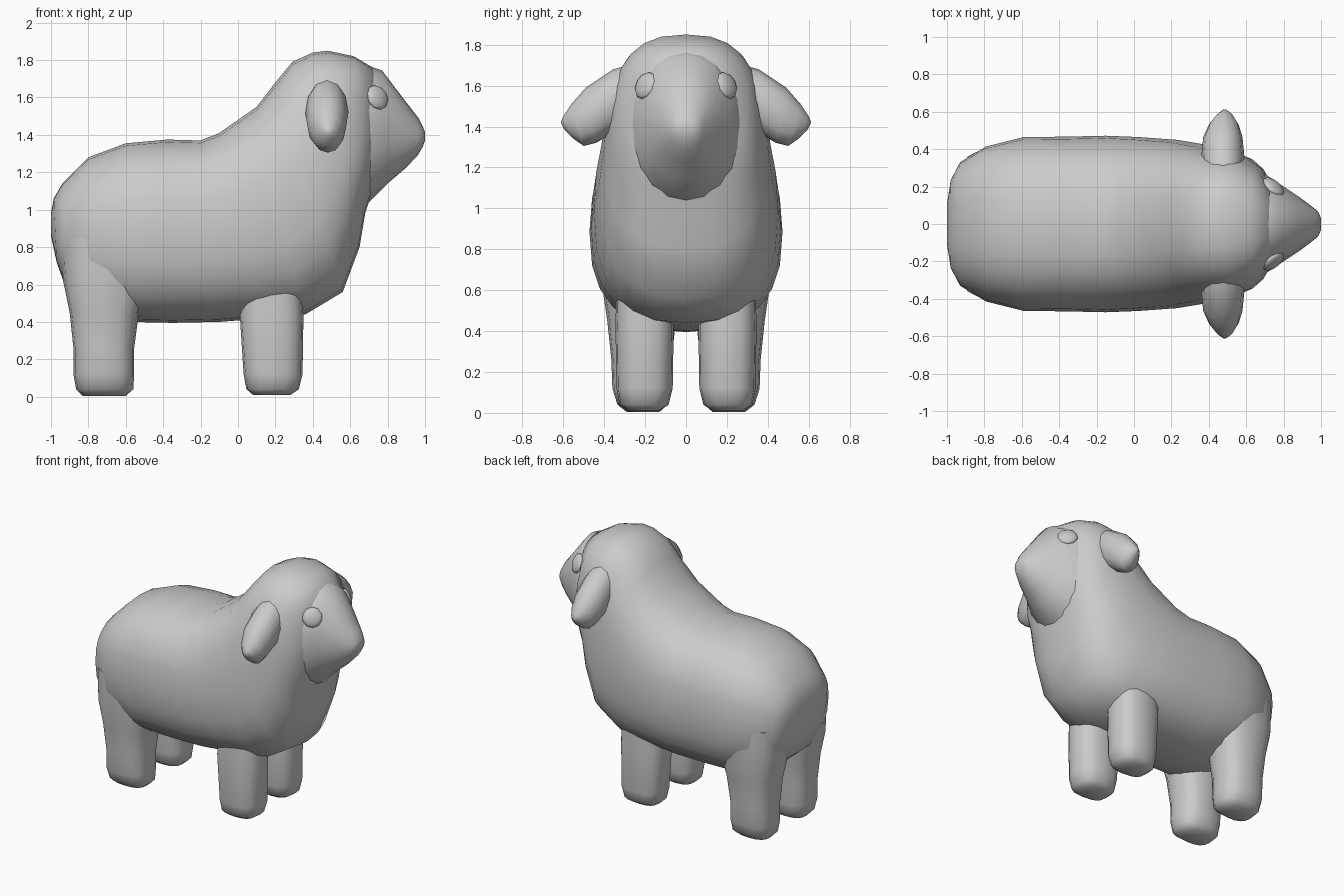
import bpy, bmesh, math
from mathutils import Vector


def smooth(ob, angle=50):
    bpy.ops.object.select_all(action='DESELECT')
    ob.select_set(True)
    bpy.context.view_layer.objects.active = ob
    bpy.ops.object.shade_smooth_by_angle(angle=math.radians(angle))


def loft(name, rings, wide=(0, 1, 0), n=20, power=2.5):
    """Skin superellipse rings, each given by two opposite points and a half width."""
    bm = bmesh.new()
    wide = Vector(wide)
    loops = []
    for p, q, w in rings:
        p, q = Vector(p), Vector(q)
        mid, half = (p + q) / 2, (p - q) / 2
        loop = []
        for i in range(n):
            a = 2 * math.pi * i / n
            c, s = math.cos(a), math.sin(a)
            c = math.copysign(abs(c) ** (2 / power), c)
            s = math.copysign(abs(s) ** (2 / power), s)
            loop.append(bm.verts.new(mid + half * c + wide * (w * s)))
        loops.append(loop)
    for a, b in zip(loops, loops[1:]):
        for i in range(n):
            j = (i + 1) % n
            bm.faces.new((a[i], a[j], b[j], b[i]))
    bm.faces.new(loops[0])
    bm.faces.new(loops[-1])
    bmesh.ops.recalc_face_normals(bm, faces=bm.faces)
    me = bpy.data.meshes.new(name)
    bm.to_mesh(me)
    bm.free()
    ob = bpy.data.objects.new(name, me)
    bpy.context.collection.objects.link(ob)
    smooth(ob)
    return ob


# Body, neck and head: back point x z, underside point x z, half width
body = [
    (-1.00, 0.98, -1.00, 0.86, 0.11),
    (-0.985, 1.06, -0.97, 0.72, 0.24),
    (-0.94, 1.14, -0.92, 0.58, 0.33),
    (-0.80, 1.28, -0.78, 0.46, 0.415),
    (-0.60, 1.355, -0.58, 0.40, 0.465),
    (-0.38, 1.375, -0.35, 0.395, 0.467),
    (-0.20, 1.37, -0.10, 0.40, 0.472),
    (-0.10, 1.41, 0.15, 0.42, 0.465),
    (0.10, 1.55, 0.36, 0.44, 0.45),
    (0.20, 1.68, 0.56, 0.56, 0.425),
    (0.29, 1.79, 0.65, 0.80, 0.40),
    (0.40, 1.84, 0.68, 0.98, 0.375),
    (0.48, 1.85, 0.71, 1.07, 0.355),
    (0.62, 1.82, 0.73, 1.20, 0.30),
    (0.72, 1.76, 0.75, 1.30, 0.19),
    (0.75, 1.66, 0.76, 1.42, 0.08),
]
loft("body", [((a, 0, b), (c, 0, d), w) for a, b, c, d, w in body], n=24)

# Muzzle: x top, z top, x bottom, z bottom, half width
muzzle = [
    (0.52, 1.76, 0.58, 1.00, 0.32),
    (0.66, 1.78, 0.70, 1.04, 0.28),
    (0.77, 1.745, 0.80, 1.14, 0.21),
    (0.88, 1.60, 0.90, 1.225, 0.14),
    (0.965, 1.49, 0.96, 1.29, 0.085),
    (0.99, 1.44, 0.985, 1.33, 0.062),
    (1.00, 1.415, 1.00, 1.37, 0.03),
]
loft("muzzle", [((a, 0, b), (c, 0, d), w) for a, b, c, d, w in muzzle], power=2.1)

# Legs: height, x back, x front, y inner, y outer
front_leg = [
    (0.01, 0.08, 0.28, 0.13, 0.28),
    (0.04, 0.045, 0.325, 0.085, 0.325),
    (0.12, 0.03, 0.345, 0.065, 0.34),
    (0.43, 0.01, 0.35, 0.06, 0.345),
    (0.62, 0.02, 0.34, 0.07, 0.34),
]
hind_leg = [
    (0.005, -0.83, -0.60, 0.13, 0.29),
    (0.04, -0.865, -0.56, 0.09, 0.335),
    (0.12, -0.88, -0.555, 0.075, 0.36),
    (0.26, -0.88, -0.555, 0.07, 0.365),
    (0.45, -0.90, -0.53, 0.05, 0.385),
    (0.62, -0.935, -0.48, 0.02, 0.41),
    (0.85, -0.95, -0.42, 0.00, 0.41),
]
# Ears: x, then upper point y z, lower point y z, half thickness
ear = [
    (0.475, 0.28, 1.70, 0.29, 1.42, 0.10),
    (0.475, 0.355, 1.68, 0.37, 1.36, 0.115),
    (0.475, 0.49, 1.59, 0.44, 1.32, 0.105),
    (0.48, 0.56, 1.51, 0.50, 1.305, 0.08),
    (0.485, 0.60, 1.45, 0.55, 1.34, 0.045),
    (0.485, 0.612, 1.42, 0.595, 1.385, 0.015),
]
for s, side in ((-1, "right"), (1, "left")):
    for name, rings in (("front_leg", front_leg), ("hind_leg", hind_leg)):
        loft(f"{name}_{side}",
             [((x0, s * (y0 + y1) / 2, z), (x1, s * (y0 + y1) / 2, z), (y1 - y0) / 2)
              for z, x0, x1, y0, y1 in rings], n=16, power=2.6)
    loft(f"ear_{side}", [((x, s * a, b), (x, s * c, d), w) for x, a, b, c, d, w in ear],
         wide=(1, 0, 0), n=12, power=2.1)

    # Eye: flattened ball lying against the muzzle
    bpy.ops.mesh.primitive_uv_sphere_add(segments=10, ring_count=6, radius=1,
                                         location=(0.745, s * 0.197, 1.6))
    eye = bpy.context.object
    eye.name = f"eye_{side}"
    eye.scale = (0.07, 0.07, 0.03)
    eye.rotation_euler = Vector((0.6, s * 0.72, 0.35)).to_track_quat('Z', 'Y').to_euler()
    smooth(eye)
